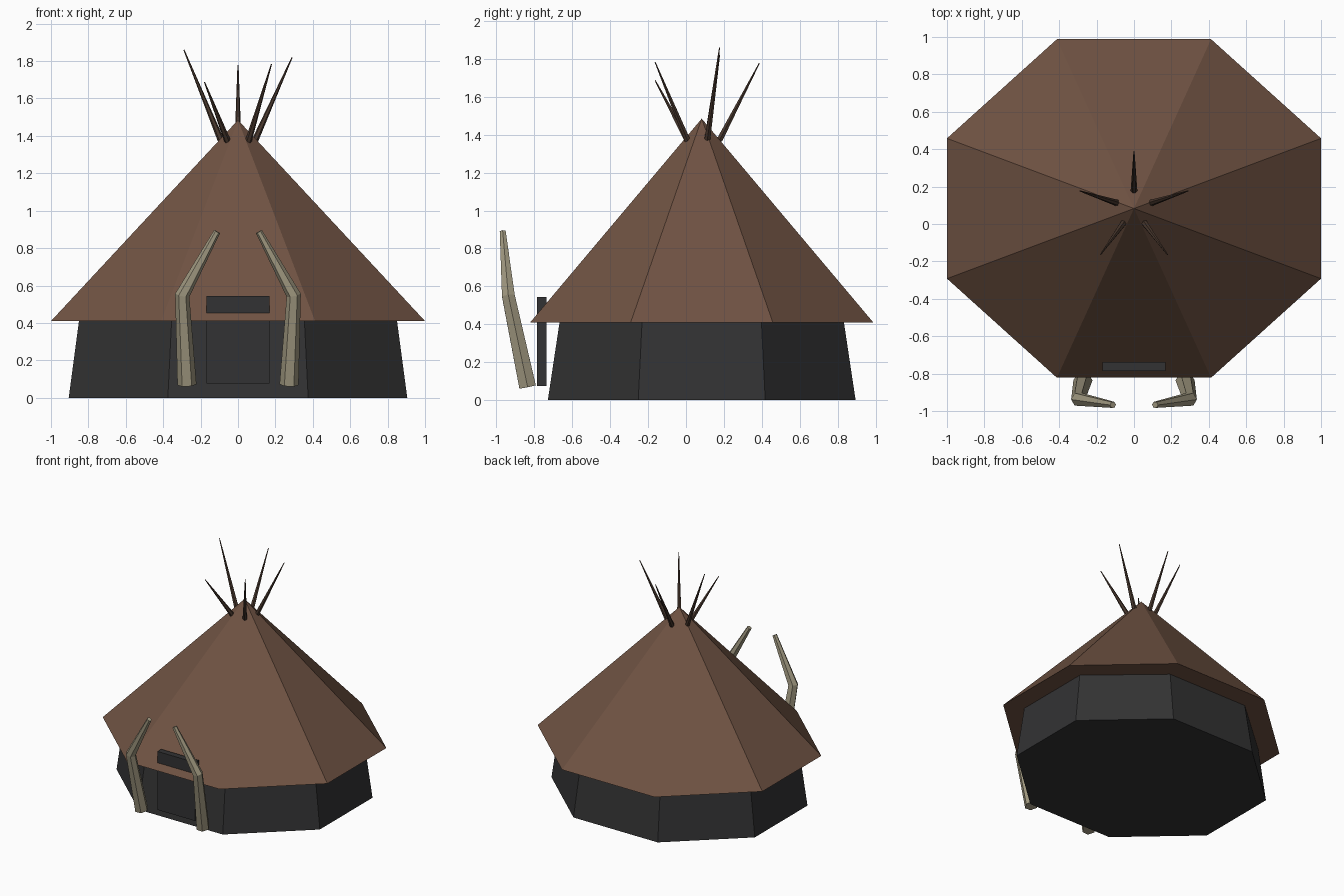
import bpy, math
from mathutils import Vector

if "Cube" in bpy.data.objects:
    bpy.data.objects.remove(bpy.data.objects["Cube"])

CY = 0.083  # centre of the hut in y


def material(name, rgb):
    lin = [((c / 255 + 0.055) / 1.055) ** 2.4 for c in rgb]
    m = bpy.data.materials.new(name)
    m.diffuse_color = (*lin, 1)
    m.use_nodes = True
    m.node_tree.nodes["Principled BSDF"].inputs["Base Color"].default_value = m.diffuse_color
    return m


HIDE = material("brown hide", (112, 83, 67))
DARK = material("charcoal", (50, 50, 51))
BONE = material("bone", (160, 152, 128))
WOOD = material("dark wood", (72, 55, 45))


def make(name, verts, faces, mat):
    me = bpy.data.meshes.new(name)
    me.from_pydata(verts, [], faces)
    me.materials.append(mat)
    ob = bpy.data.objects.new(name, me)
    bpy.context.collection.objects.link(ob)
    return ob


def octagon(x_out, x_in, y_out, y_in, z):
    """Counter-clockwise eight-sided ring."""
    pts = [(x_in, -y_out), (x_out, -y_in), (x_out, y_in), (x_in, y_out)]
    pts += [(-x, -y) for x, y in pts]
    return [(x, y + CY, z) for x, y in pts]


def loft(name, rings, mat):
    """Skin a stack of equal rings and cap both ends."""
    n = len(rings[0])
    faces = [(r * n + i, r * n + (i + 1) % n, (r + 1) * n + (i + 1) % n, (r + 1) * n + i)
             for r in range(len(rings) - 1) for i in range(n)]
    faces.append(tuple(reversed(range(n))))
    faces.append(tuple(range((len(rings) - 1) * n, len(rings) * n)))
    return make(name, [v for ring in rings for v in ring], faces, mat)


def tapered_tube(name, path, radii, mat, sides=6):
    """Low-poly tube whose rings are mitred along the path."""
    pts = [Vector(p) for p in path]
    rings = []
    for i, p in enumerate(pts):
        t = Vector()
        if i > 0:
            t += (p - pts[i - 1]).normalized()
        if i < len(pts) - 1:
            t += (pts[i + 1] - p).normalized()
        t.normalize()
        u = (Vector((1, 0, 0)) - t * t.x).normalized()
        v = t.cross(u)
        rings.append([p + radii[i] * (u * math.cos(a) + v * math.sin(a))
                      for a in (2 * math.pi * k / sides for k in range(sides))])
    return loft(name, rings, mat)


# Walls: tapered eight-sided drum
loft("walls", [octagon(0.905, 0.375, 0.812, 0.335, 0),
               octagon(0.85, 0.355, 0.75, 0.315, 0.412)], DARK)

# Roof: eight-sided cone with a flat underside
roof = octagon(1.0, 0.412, 0.905, 0.375, 0.41) + [(0, CY, 1.485)]
make("roof", roof, [(i, (i + 1) % 8, 8) for i in range(8)] + [tuple(range(7, -1, -1))], HIDE)

# Door slab, its top poking through the eave
loft("door", [[(-0.169, -0.785, z), (0.169, -0.785, z), (0.169, -0.737, z), (-0.169, -0.737, z)]
              for z in (0.075, 0.545)], DARK)

# Pair of bent tusks framing the door
for side, s in (("left", -1), ("right", 1)):
    tapered_tube(side + "_tusk",
                 [(s * 0.273, -0.836, 0.07), (s * 0.298, -0.937, 0.548), (s * 0.112, -0.967, 0.888)],
                 [0.051, 0.039, 0.018], BONE)

# Pole tips fanning out around the peak
for i, top in enumerate((1.82, 1.778, 1.86, 1.687, 1.783)):
    a = math.radians(18 + 72 * i)
    c, s = math.cos(a), math.sin(a)
    tapered_tube("pole_%d" % (i + 1),
                 [(0.093 * c, CY + 0.093 * s, 1.37), (0.304 * c, CY + 0.304 * s, top)],
                 [0.018, 0.003], WOOD)
